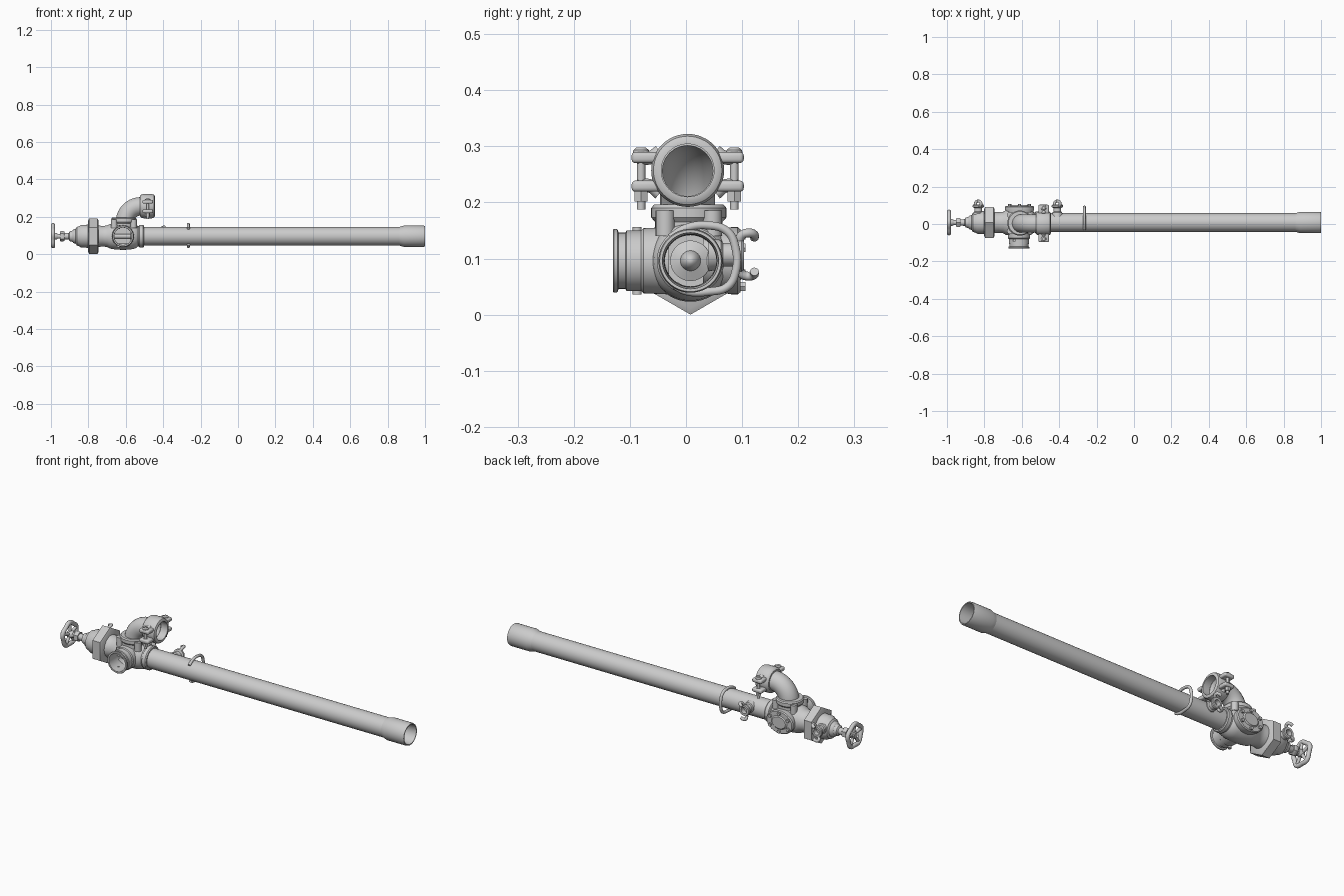
import bpy, bmesh
from math import sin, cos, pi, radians
from mathutils import Vector, Matrix

if "Cube" in bpy.data.objects:
    bpy.data.objects.remove(bpy.data.objects["Cube"])

CY, CZ = 0.008, 0.096          # main axis of the pipe
X, Y, Z = Vector((1, 0, 0)), Vector((0, 1, 0)), Vector((0, 0, 1))


def finish(ob, angle=35):
    bpy.ops.object.select_all(action='DESELECT')
    ob.select_set(True)
    bpy.context.view_layer.objects.active = ob
    bpy.ops.object.shade_smooth_by_angle(angle=radians(angle))
    return ob


def mesh_object(name, bm):
    bmesh.ops.remove_doubles(bm, verts=bm.verts, dist=1e-5)
    bmesh.ops.recalc_face_normals(bm, faces=bm.faces)
    me = bpy.data.meshes.new(name)
    bm.to_mesh(me)
    bm.free()
    ob = bpy.data.objects.new(name, me)
    bpy.context.collection.objects.link(ob)
    return finish(ob)


def lathe(name, profile, axis=X, origin=(0, CY, CZ), segs=48, closed=False, stretch=(1, 1, 1)):
    """Spin (position, radius) points round an axis; closed makes a hollow ring."""
    bm = bmesh.new()
    rot = Z.rotation_difference(axis).to_matrix()
    rings = []
    for t, r in profile:
        ring = []
        for i in range(segs):
            a = 2 * pi * i / segs
            p = rot @ Vector((r * cos(a), r * sin(a), t))
            p = Vector([p[k] * stretch[k] for k in range(3)])
            ring.append(bm.verts.new(p + Vector(origin)))
        rings.append(ring)
    pairs = list(zip(rings, rings[1:])) + ([(rings[-1], rings[0])] if closed else [])
    for a, b in pairs:
        for i in range(segs):
            j = (i + 1) % segs
            bm.faces.new((a[i], a[j], b[j], b[i]))
    if not closed:
        bm.faces.new(rings[0])
        bm.faces.new(rings[-1])
    return mesh_object(name, bm)


def rod(name, p, q, r, segs=20):
    p, q = Vector(p), Vector(q)
    return lathe(name, [(0, r), ((q - p).length, r)], (q - p).normalized(), p, segs)


def sweep(name, points, r, cyclic=False, res=6, caps=True, smooth=True):
    cu = bpy.data.curves.new(name, 'CURVE')
    cu.dimensions, cu.bevel_depth, cu.bevel_resolution = '3D', r, res
    cu.use_fill_caps = caps
    if smooth:
        sp = cu.splines.new('BEZIER')
        sp.bezier_points.add(len(points) - 1)
        for b, p in zip(sp.bezier_points, points):
            b.co = p
            b.handle_left_type = b.handle_right_type = 'AUTO'
    else:
        sp = cu.splines.new('POLY')
        sp.points.add(len(points) - 1)
        for b, p in zip(sp.points, points):
            b.co = (*p, 1)
    sp.use_cyclic_u = cyclic
    ob = bpy.data.objects.new(name, cu)
    bpy.context.collection.objects.link(ob)
    bpy.ops.object.select_all(action='DESELECT')
    ob.select_set(True)
    bpy.context.view_layer.objects.active = ob
    bpy.ops.object.convert(target='MESH')
    return finish(bpy.context.view_layer.objects.active, 50)


def block(name, centre, size, bevel=0.006):
    bm = bmesh.new()
    bmesh.ops.create_cube(bm, size=1, matrix=Matrix.Translation(centre) @ Matrix.Diagonal((*size, 1)))
    bmesh.ops.bevel(bm, geom=bm.edges[:], offset=bevel, segments=3, profile=0.5, affect='EDGES')
    return mesh_object(name, bm)


# Long open pipe with its end socket
lathe("main_pipe", [(-.52, .05), (.88, .05), (.88, .046), (-.52, .046)], closed=True)
lathe("end_socket", [(.86, .049), (.887, .057), (.992, .057), (1, .055), (1, .05), (.95, .047), (.86, .046)], closed=True)

# Valve body, bored from the side outlet and from the pipe
body = lathe("valve_body", [(-.75, .058), (-.725, .055), (-.70, .057), (-.685, .066), (-.655, .071), (-.615, .073),
                            (-.575, .071), (-.548, .065), (-.535, .054), (-.53, .054), (-.526, .06),
                            (-.507, .06), (-.502, .056), (-.502, .04)])
bores = [rod("side_bore", (-.615, -.2, CZ), (-.615, .03, CZ), .046, 40),
         rod("pipe_bore", (-.66, CY, CZ), (-.4, CY, CZ), .0455, 44)]
for cutter in bores:
    mod = body.modifiers.new("bore", 'BOOLEAN')
    mod.operation, mod.object, mod.solver = 'DIFFERENCE', cutter, 'EXACT'
finish(body)
for mod in list(body.modifiers):
    bpy.ops.object.modifier_apply(modifier=mod.name)
for cutter in bores:
    bpy.data.objects.remove(cutter)

# Grooved side outlet, rear cover and top neck
lathe("side_outlet", [(-.13, .055), (-.128, .057), (-.122, .056), (-.12, .050), (-.108, .050), (-.106, .054),
                      (-.08, .054), (-.076, .058), (-.03, .06), (-.03, .046), (-.13, .047)],
      Y, (-.615, 0, CZ), closed=True)
for sz in (-1, 1):
    rod("outlet_stud", (-.64, -.087, CZ + sz * .04), (-.64, -.087, CZ + sz * .06), .008)
lathe("rear_cover", [(.03, .05), (.07, .058), (.082, .06), (.092, .06), (.097, .056), (.097, .035), (.102, .03), (.102, 0)],
      Y, (-.612, 0, CZ), stretch=(1.3, 1, 1))
for k in range(6):
    a = pi / 6 + k * pi / 3
    p = Vector((-.612 + .06 * cos(a), .09, CZ + .046 * sin(a)))
    rod("cover_bolt", p, p + Y * .016, .009, 6)
lathe("top_neck", [(.146, .06), (.165, .06), (.173, .067), (.19, .067), (.196, .062), (.196, .05)],
      Z, (-.61, .005, 0))
for sx in (-1, 1):
    for sy in (-1, 1):
        rod("neck_boss", (-.61 + sx * .052, .005 + sy * .042, .14), (-.61 + sx * .052, .005 + sy * .042, .186), .017)

# Hollow elbow on top
arc = [(-.52 - .085 * cos(pi / 2 * i / 14), .003, .171 + .085 * sin(pi / 2 * i / 14)) for i in range(15)]
elbow = sweep("top_elbow", arc + [(-.485, .003, .256)], .049, res=10, caps=False, smooth=False)
solid = elbow.modifiers.new("wall", 'SOLIDIFY')
solid.thickness = .004

# Split clamp around the elbow mouth
lathe("clamp_ring", [(-.523, .048), (-.523, .056), (-.516, .062), (-.505, .065), (-.46, .065), (-.449, .061),
                     (-.445, .054), (-.445, .047)], X, (0, .003, .257), closed=True)
for s in (-1, 1):
    y = .003 + s * .083
    for z, sy in ((.280, .052), (.229, .052)):
        block("clamp_lug", (-.483, .003 + s * .074, z), (.056, sy, .02), .007)
        sweep("clamp_web", [(-.483, .003 + s * .05, .257 + (z - .257) * 1.45), (-.483, .003 + s * .066, z),
                            (-.483, .003 + s * .09, z)], .012, res=4)
    rod("clamp_bolt", (-.483, y, .187), (-.483, y, .29), .0075)
    lathe("bolt_head", [(.285, .015), (.293, .014), (.298, .008)], Z, (-.483, y, 0), 20)
    rod("bolt_nut", (-.483, y, .202), (-.483, y, .220), .0135, 6)

# Hexagonal union nut and stepped bonnet
lathe("union_nut", [(-.802, .08), (-.796, .096), (-.752, .096), (-.746, .085)], segs=6)
lathe("bonnet", [(-.93, .016), (-.905, .018), (-.9, .026), (-.885, .03), (-.88, .036), (-.868, .04), (-.862, .05),
                 (-.848, .054), (-.84, .06), (-.80, .062), (-.79, .062)])
lathe("gland_nut", [(-.952, .024), (-.948, .027), (-.932, .027), (-.928, .024)], segs=6)

# Stem, valve plug and handwheel
rod("stem", (-.992, CY, CZ), (-.54, CY, CZ), .013)
lathe("valve_plug", [(-.575, .02), (-.56, .036), (-.548, .036), (-.54, .018), (-.525, .014), (-.515, .006), (-.513, 0)])
lathe("wheel_hub", [(-.997, .014), (-.993, .018), (-.972, .018), (-.965, .014)])
rim = []
for i in range(60):
    a = 2 * pi * i / 60
    r = .056 + .0035 * cos(5 * a)
    rim.append((-.989, CY + r * sin(a), CZ + r * cos(a)))
sweep("wheel_rim", rim, .011, cyclic=True, smooth=False)
for k in range(5):
    a = 2 * pi * k / 5
    d = Vector((0, sin(a), cos(a)))
    rod("wheel_spoke", Vector((-.984, CY, CZ)), Vector((-.988, CY, CZ)) + d * .056, .008, 14)

# Two claw couplings on the back
for x, inner in ((-.833, .03), (-.41, .04)):
    o = (x, 0, .107)
    lathe("claw_port", [(inner, .03), (.062, .026), (.066, .021), (.086, .021), (.09, .03), (.099, .03), (.103, .027),
                        (.103, .016), (.08, .015), (.08, 0)], Y, o, 32)
    for s in (-1, 1):
        d = Vector((.35 * s, 0, .94 * s))
        side = Vector((-.94 * s, 0, .35 * s)) * .014
        sweep("claw", [Vector(o) + d * .024 + Y * .094, Vector(o) + d * .037 + Y * .1,
                       Vector(o) + d * .041 + Y * .112, Vector(o) + d * .036 + Y * .121 + side * .4,
                       Vector(o) + d * .027 + Y * .122 + side], .008, res=4)

# Carrying loop around the back of the pipe
sweep("carry_loop", [(-.265, y, z) for y, z in ((-.028, .137), (0, .154), (.04, .159), (.074, .148), (.088, .12), (.088, .075),
                                               (.074, .05), (.04, .041), (0, .042), (-.02, .052))], .0075, res=5)
